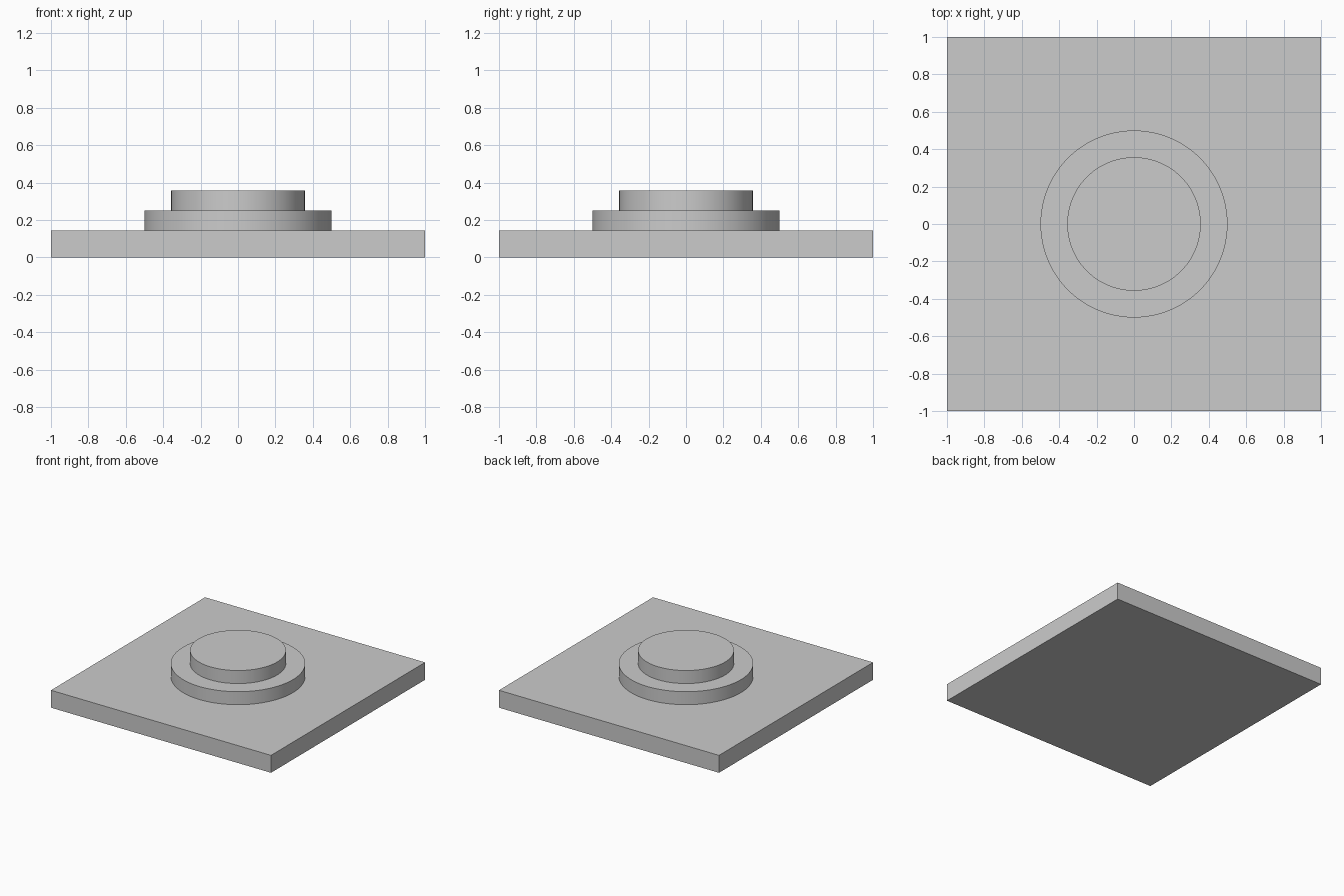
import bpy
import math

cube = bpy.data.objects.get("Cube")
if cube:
    bpy.data.objects.remove(cube, do_unlink=True)

# Single plain grey material
GREY = (0.6, 0.6, 0.6, 1.0)
grey = bpy.data.materials.new("light grey")
grey.use_nodes = True
grey.diffuse_color = GREY
grey.node_tree.nodes["Principled BSDF"].inputs["Base Color"].default_value = GREY

# Heights of the stacked levels
BASE_TOP, STEP_TOP, BOSS_TOP = 0.143, 0.25, 0.357


def finish(name):
    obj = bpy.context.object
    obj.name = name
    obj.data.materials.append(grey)
    return obj


def disc(name, radius, bottom, top):
    bpy.ops.mesh.primitive_cylinder_add(
        vertices=96, radius=radius, depth=top - bottom,
        location=(0, 0, (bottom + top) / 2))
    finish(name)
    bpy.ops.object.shade_smooth_by_angle(angle=math.radians(30))


# Square base plate
bpy.ops.mesh.primitive_cube_add(size=1, location=(0, 0, BASE_TOP / 2))
plate = finish("base_plate")
plate.scale = (2, 2, BASE_TOP)
bpy.ops.object.transform_apply(location=False, rotation=False, scale=True)

# Two round steps on top
disc("lower_step", 0.5, BASE_TOP, STEP_TOP)
disc("upper_step", 0.357, STEP_TOP, BOSS_TOP)
